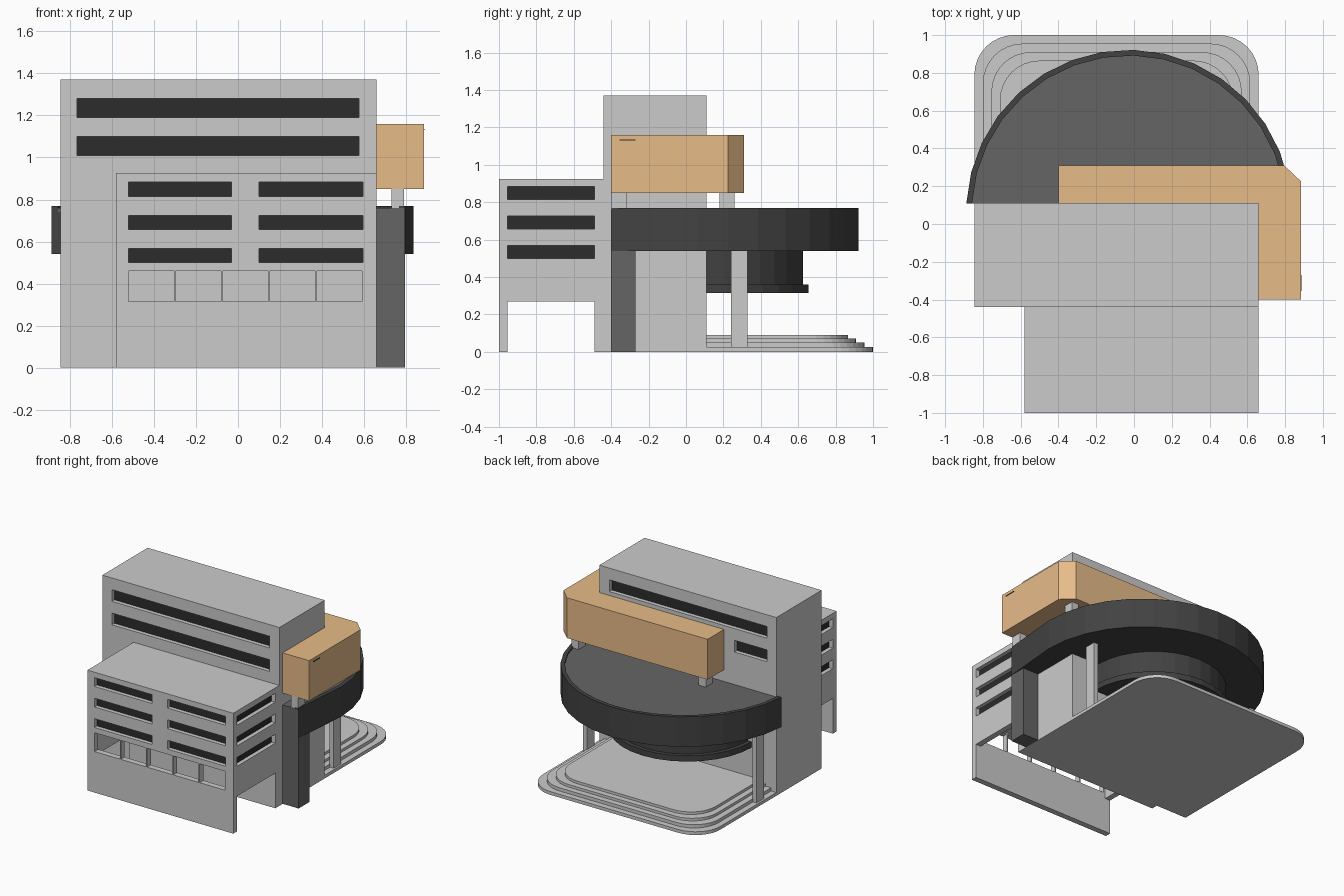
import bpy, bmesh
from math import sin, cos, radians

if "Cube" in bpy.data.objects:
    bpy.data.objects.remove(bpy.data.objects["Cube"])


def material(name, rgb):
    m = bpy.data.materials.new(name)
    m.diffuse_color = (*rgb, 1)
    m.use_nodes = True
    m.node_tree.nodes["Principled BSDF"].inputs["Base Color"].default_value = m.diffuse_color
    return m


TAN = material("tan", (0.8, 0.5, 0.25))
DARK = material("dark_grey", (0.13, 0.13, 0.13))
BLACK = material("charcoal", (0.055, 0.055, 0.055))
GLASS = material("dark_glass", (0.025, 0.025, 0.025))


def finish(name, bm, mat=None):
    bmesh.ops.recalc_face_normals(bm, faces=bm.faces)
    me = bpy.data.meshes.new(name)
    bm.to_mesh(me)
    bm.free()
    ob = bpy.data.objects.new(name, me)
    bpy.context.collection.objects.link(ob)
    if mat:
        me.materials.append(mat)
    return ob


def boxes(name, items, mat=None):
    """Each item is x0, x1, y0, y1, z0, z1."""
    bm = bmesh.new()
    for x0, x1, y0, y1, z0, z1 in items:
        for v in bmesh.ops.create_cube(bm, size=1)["verts"]:
            v.co = (x1 if v.co.x > 0 else x0, y1 if v.co.y > 0 else y0, z1 if v.co.z > 0 else z0)
    return finish(name, bm, mat)


def prism(name, outline, z0, z1, mat=None):
    bm = bmesh.new()
    f = bm.faces.new([bm.verts.new((x, y, z0)) for x, y in outline])
    r = bmesh.ops.extrude_face_region(bm, geom=[f], use_keep_orig=True)
    for v in r["geom"]:
        if isinstance(v, bmesh.types.BMVert):
            v.co.z = z1
    return finish(name, bm, mat)


def arc(cx, cy, r, a0, a1, n):
    return [(cx + r * cos(radians(a0 + (a1 - a0) * i / n)),
             cy + r * sin(radians(a0 + (a1 - a0) * i / n))) for i in range(n + 1)]


def cut(ob, items):
    c = boxes("cutter", items)
    c.hide_render = True
    m = ob.modifiers.new("cut", 'BOOLEAN')
    m.operation, m.solver, m.object = 'DIFFERENCE', 'EXACT', c
    bpy.context.view_layer.objects.active = ob
    bpy.ops.object.modifier_apply(modifier=m.name)
    bpy.data.objects.remove(c)


D, T = 0.035, 0.004   # window recess depth, glass thickness
glass = []


def window(side, a0, a1, z0, z1, face):
    """Return the recess cutter and record its glass pane."""
    s = 1 if side[0] == '+' else -1
    lo, hi = sorted((face - s * D, face + s * D))
    g0, g1 = sorted((face - s * (D + T), face - s * (D - T)))
    if side[1] == 'y':
        glass.append((a0, a1, g0, g1, z0, z1))
        return (a0, a1, lo, hi, z0, z1)
    glass.append((g0, g1, a0, a1, z0, z1))
    return (lo, hi, a0, a1, z0, z1)


# Tall rear block with strip windows
tall = boxes("tall_block", [(-0.845, 0.66, -0.44, 0.11, 0, 1.37)])
cut(tall, [window('-y', -0.765, 0.575, z, z + 0.09, -0.44) for z in (1.01, 1.19)]
    + [window('+y', -0.765, 0.575, 1.19, 1.28, 0.11),
       window('+y', -0.765, -0.49, 1.01, 1.10, 0.11)])

# Lower front block: open passage, hollow hall, front openings, strip windows
front = boxes("front_block", [(-0.58, 0.66, -1, -0.44, 0, 0.925)])
cut(front, [(-0.7, 0.8, -0.955, -0.49, -0.1, 0.27)])
cut(front, [(-0.535, 0.615, -0.955, -0.49, 0.2, 0.47)])
cut(front, [(-0.52 + 0.2235 * i, -0.305 + 0.2235 * i, -1.1, -0.9, 0.315, 0.46) for i in range(5)])
for z in (0.50, 0.657, 0.815):
    cut(front, [window('-y', -0.52, -0.03, z, z + 0.068, -1),
                window('-y', 0.10, 0.595, z, z + 0.068, -1)])
    cut(front, [window('+x', -0.955, -0.49, z, z + 0.068, 0.66),
                window('-x', -0.955, -0.49, z, z + 0.068, -0.58)])
boxes("window_glass", glass, GLASS)

# Stepped terrace with rounded rear corners
for i, z in enumerate((0.025, 0.05, 0.07, 0.09)):
    o, r = 0.045 * i, 0.21
    x0, x1, y1 = -0.845 + o, 0.66 - o, 1 - o
    prism(f"terrace_step_{i + 1}", [(x0, 0.11), (x1, 0.11)] + arc(x1 - r, y1 - r, r, 0, 90, 8)
          + arc(x0 + r, y1 - r, r, 90, 180, 8), 0 if i == 0 else z - 0.03, z)

# Round canopy: raised rim, body, roof deck
CX, CY, R = -0.027, 0.06, 0.862
outer = [(0.795, -0.398)] + arc(CX, CY, R, 0, 176.7, 16)
inner = [(0.765, -0.398)] + arc(CX, CY, R - 0.03, 0, 176.6, 16)
prism("canopy_rim", outer + inner[::-1], 0.54, 0.77, BLACK)
fill = inner + [(0.66, 0.11), (0.66, -0.398)]
prism("canopy_body", fill, 0.54, 0.74, BLACK)
prism("canopy_deck", fill, 0.74, 0.76, DARK)

# Drum hanging under the canopy
prism("drum", arc(-0.09, 0.11, 0.515, 0, 180, 16), 0.36, 0.54, BLACK)
prism("drum_base_ring", arc(-0.09, 0.11, 0.545, 0, 180, 16), 0.315, 0.36, BLACK)

# Supports
boxes("side_column", [(0.66, 0.795, -0.40, -0.27, 0, 0.76)], DARK)
boxes("canopy_pillars", [(x - 0.018, x + 0.018, 0.24, 0.33, 0.02, 0.54) for x in (-0.8125, 0.6275)])
boxes("upper_wing_posts", [(0.73, 0.79, -0.398, -0.315, 0.75, 0.85),
                           (0.73, 0.79, 0.18, 0.26, 0.75, 0.85),
                           (-0.35, -0.29, 0.18, 0.26, 0.75, 0.85)])

# L-shaped upper wing wrapping the corner
prism("upper_wing", [(0.66, -0.40), (0.885, -0.40), (0.885, 0.225), (0.795, 0.31),
                     (-0.40, 0.31), (-0.40, 0.11), (0.66, 0.11)], 0.85, 1.16, TAN)
boxes("wing_slot", [(0.88, 0.888, -0.355, -0.27, 1.13, 1.136)], GLASS)
